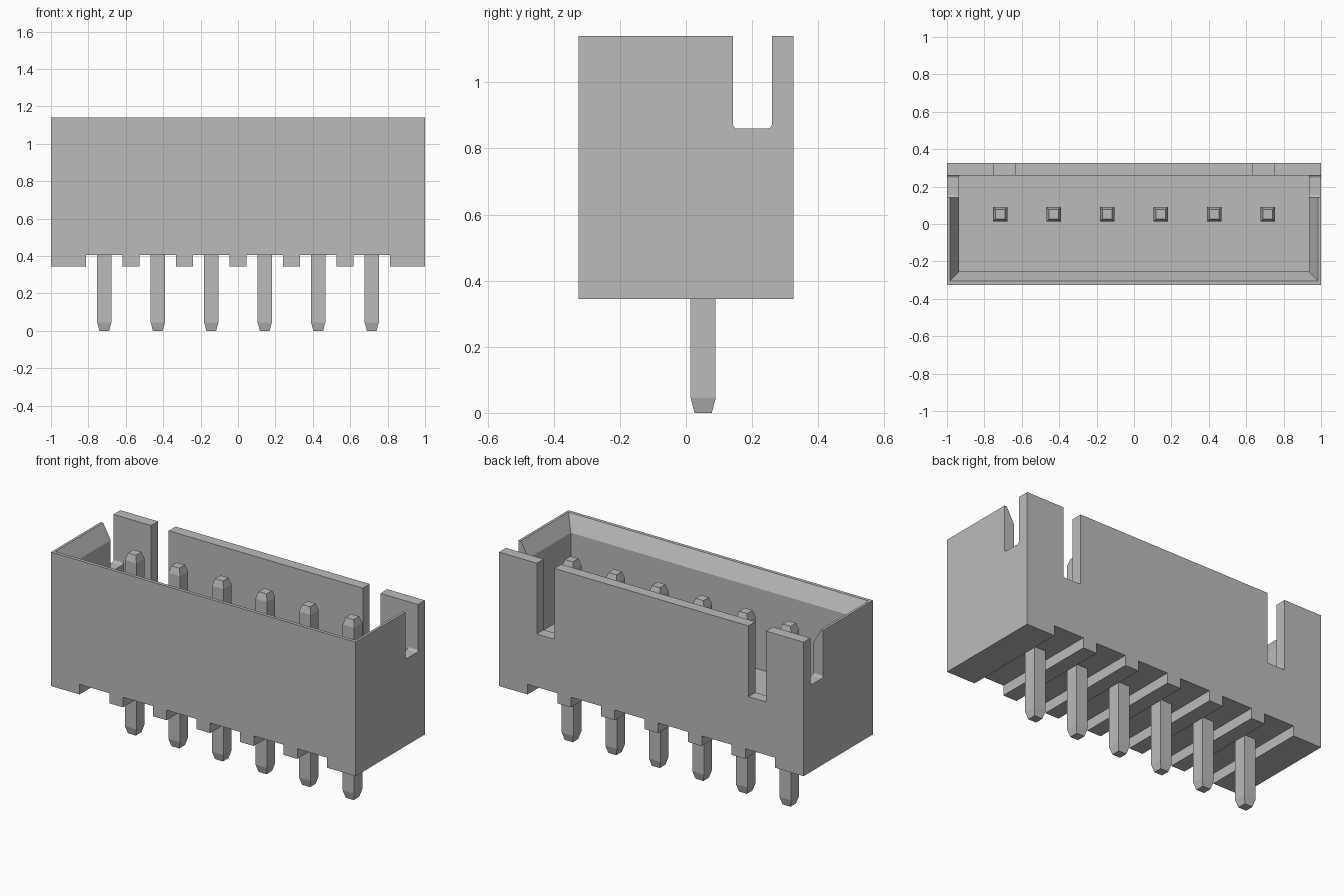
import bpy, bmesh

if "Cube" in bpy.data.objects:
    bpy.data.objects.remove(bpy.data.objects["Cube"], do_unlink=True)

grey = bpy.data.materials.new("plain grey")
grey.use_nodes = True
colour = (0.5, 0.5, 0.5, 1)
grey.diffuse_color = colour
grey.node_tree.nodes["Principled BSDF"].inputs["Base Color"].default_value = colour


def loft(name, sections):
    """Solid through stacked rectangles (x0, x1, y0, y1, z)."""
    bm = bmesh.new()
    rings = []
    for x0, x1, y0, y1, z in sections:
        corners = ((x0, y0), (x1, y0), (x1, y1), (x0, y1))
        rings.append([bm.verts.new((x, y, z)) for x, y in corners])
    for low, high in zip(rings, rings[1:]):
        for i in range(4):
            j = (i + 1) % 4
            bm.faces.new((low[i], low[j], high[j], high[i]))
    bm.faces.new(rings[0][::-1])
    bm.faces.new(rings[-1])
    mesh = bpy.data.meshes.new(name)
    bm.to_mesh(mesh)
    bm.free()
    mesh.materials.append(grey)
    obj = bpy.data.objects.new(name, mesh)
    bpy.context.collection.objects.link(obj)
    return obj


def box(name, x0, x1, y0, y1, z0, z1):
    return loft(name, [(x0, x1, y0, y1, z0), (x0, x1, y0, y1, z1)])


def cut(target, cutter):
    cutter.hide_render = True
    mod = target.modifiers.new("cut", "BOOLEAN")
    mod.operation = "DIFFERENCE"
    mod.solver = "EXACT"
    mod.object = cutter
    bpy.context.view_layer.objects.active = target
    bpy.ops.object.modifier_apply(modifier=mod.name)
    bpy.data.objects.remove(cutter, do_unlink=True)


PITCH = 0.286
pin_xs = [(i - 2.5) * PITCH for i in range(6)]
TOP = 1.14

# Housing shell with a cavity that flares at the rim, except at the back
housing = box("housing", -1, 1, -0.325, 0.325, 0.345, TOP)
cut(housing, loft("cavity_cutter", [
    (-0.935, 0.935, -0.255, 0.26, 0.57),
    (-0.935, 0.935, -0.255, 0.26, 1.05),
    (-0.995, 0.995, -0.315, 0.26, 1.158)]))

for side in (-1, 1):
    # Slots in the end walls, with rounded bottom corners
    xa, xb = sorted((side * 0.8, side * 1.1))
    slot = box("end_slot_cutter", xa, xb, 0.142, 0.26, 0.86, 1.3)
    bm = bmesh.new()
    bm.from_mesh(slot.data)
    edges = [e for e in bm.edges
             if all(v.co.z < 1 for v in e.verts)
             and abs(e.verts[0].co.x - e.verts[1].co.x) > 0.1]
    bmesh.ops.bevel(bm, geom=edges, offset=0.013, segments=3,
                    profile=0.5, affect="EDGES")
    bm.to_mesh(slot.data)
    bm.free()
    cut(housing, slot)
    # Deeper slots in the back wall
    xa, xb = sorted((side * 0.637, side * 0.752))
    cut(housing, box("back_slot_cutter", xa, xb, 0.2, 0.4, 0.72, 1.3))

# Channels across the underside, one per pin
for x in pin_xs:
    cut(housing, box("channel_cutter", x - 0.098, x + 0.098, -0.5, 0.5, 0.2, 0.405))

# Square pins with tapered ends
for n, x in enumerate(pin_xs):
    loft(f"pin_{n + 1}", [
        (x - r, x + r, 0.052 - r, 0.052 + r, z)
        for r, z in ((0.026, 0), (0.038, 0.045), (0.038, 1.03), (0.026, 1.07))])
